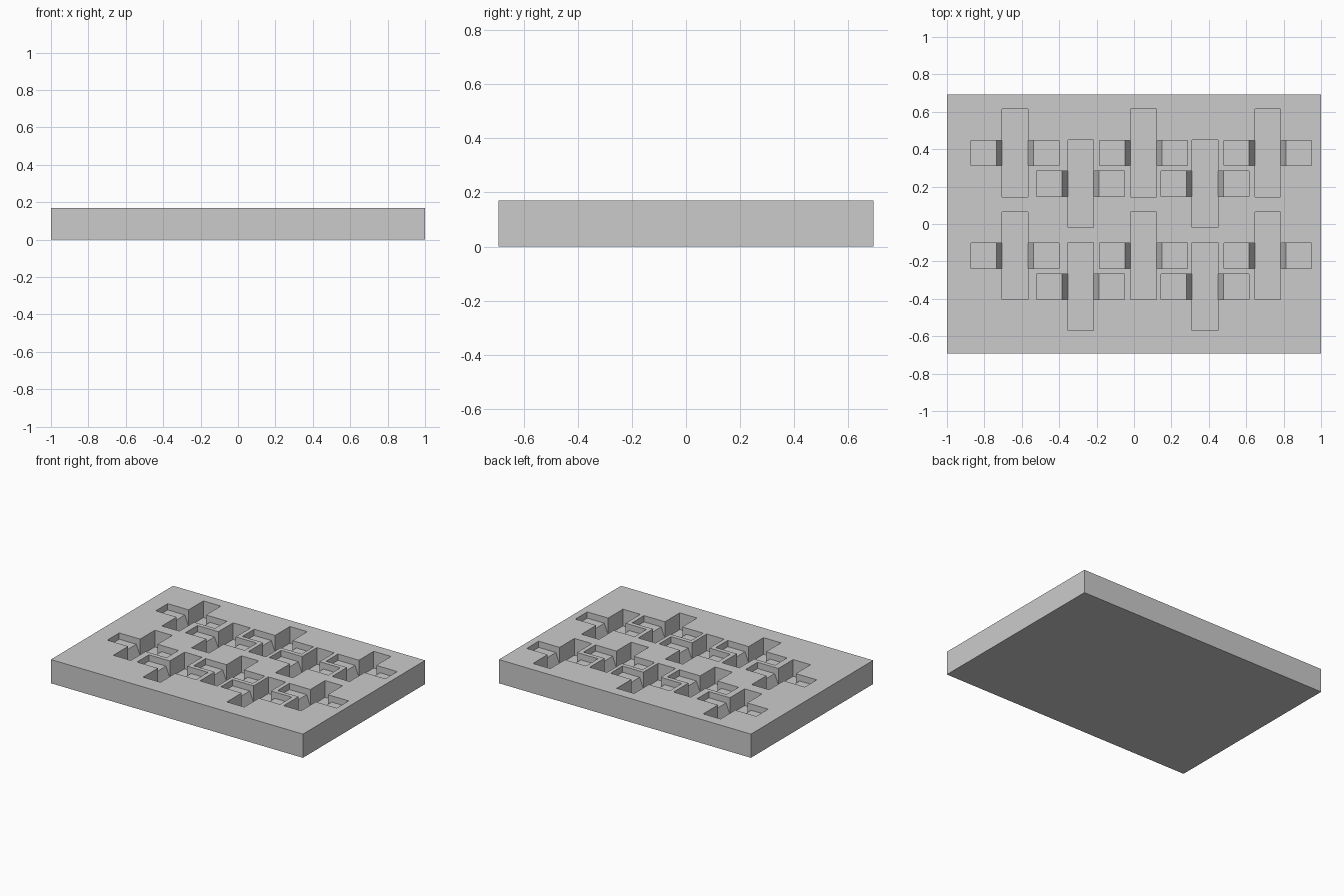
import bpy
import bmesh

cube = bpy.data.objects.get("Cube")
if cube:
    bpy.data.objects.remove(cube, do_unlink=True)

LENGTH, WIDTH, HEIGHT = 2.0, 1.385, 0.17
SLOT_DEPTH, WING_DEPTH = 0.12, 0.045
SLOT_HALF, SLOT_REACH = 0.069, 0.235
WING_HALF, WING_REACH, SLOPE_START = 0.0675, 0.235, 0.099
FLOOR, SHELF, OVER = HEIGHT - SLOT_DEPTH, HEIGHT - WING_DEPTH, HEIGHT + 0.05

grey = bpy.data.materials.new("plain grey")
grey.use_nodes = True
grey.diffuse_color = (0.6, 0.6, 0.6, 1)
grey.node_tree.nodes["Principled BSDF"].inputs["Base Color"].default_value = (0.6, 0.6, 0.6, 1)


def add_prism(bm, profile, cx, y0, y1):
    """Extrude an x-z profile along y."""
    verts = [bm.verts.new((cx + x, y0, z)) for x, z in profile]
    face = bm.faces.new(verts)
    out = bmesh.ops.extrude_face_region(bm, geom=[face])
    moved = [g for g in out["geom"] if isinstance(g, bmesh.types.BMVert)]
    bmesh.ops.translate(bm, verts=moved, vec=(0, y1 - y0, 0))


def make_object(name, bm):
    bmesh.ops.recalc_face_normals(bm, faces=bm.faces)
    mesh = bpy.data.meshes.new(name)
    bm.to_mesh(mesh)
    bm.free()
    mesh.materials.append(grey)
    obj = bpy.data.objects.new(name, mesh)
    bpy.context.collection.objects.link(obj)
    return obj


def box_profile(half, low, high):
    return [(-half, low), (half, low), (half, high), (-half, high)]


# Solid block
bm = bmesh.new()
add_prism(bm, box_profile(LENGTH / 2, 0, HEIGHT), 0, -WIDTH / 2, WIDTH / 2)
tray = make_object("slotted_tray", bm)

# Pocket layout: two rows of five, every second column set forward
centres = []
for row_y in (0.38, -0.17):
    for i, x in enumerate((-0.636, -0.285, 0.05, 0.38, 0.715)):
        centres.append((x, row_y - 0.165 * (i % 2)))

# Side pockets: shallow shelves that slope down into the slot
right_half = [(SLOT_HALF, FLOOR), (SLOPE_START, SHELF), (WING_REACH, SHELF), (WING_REACH, OVER)]
wing_profile = right_half + [(-x, z) for x, z in reversed(right_half)]
wings, slots = bmesh.new(), bmesh.new()
for x, y in centres:
    add_prism(wings, wing_profile, x, y - WING_HALF, y + WING_HALF)
    add_prism(slots, box_profile(SLOT_HALF, FLOOR, OVER), x, y - SLOT_REACH, y + SLOT_REACH)

# Cut the pockets, then drop the cutters
cutters = [make_object("wing_cutter", wings), make_object("slot_cutter", slots)]
for cutter in cutters:
    cutter.hide_render = True
    mod = tray.modifiers.new(cutter.name, "BOOLEAN")
    mod.operation = "DIFFERENCE"
    mod.solver = "EXACT"
    mod.object = cutter

bpy.context.view_layer.update()
evaluated = tray.evaluated_get(bpy.context.evaluated_depsgraph_get())
cut_mesh = bpy.data.meshes.new_from_object(evaluated)
tray.modifiers.clear()
tray.data = cut_mesh
for cutter in cutters:
    bpy.data.objects.remove(cutter, do_unlink=True)
